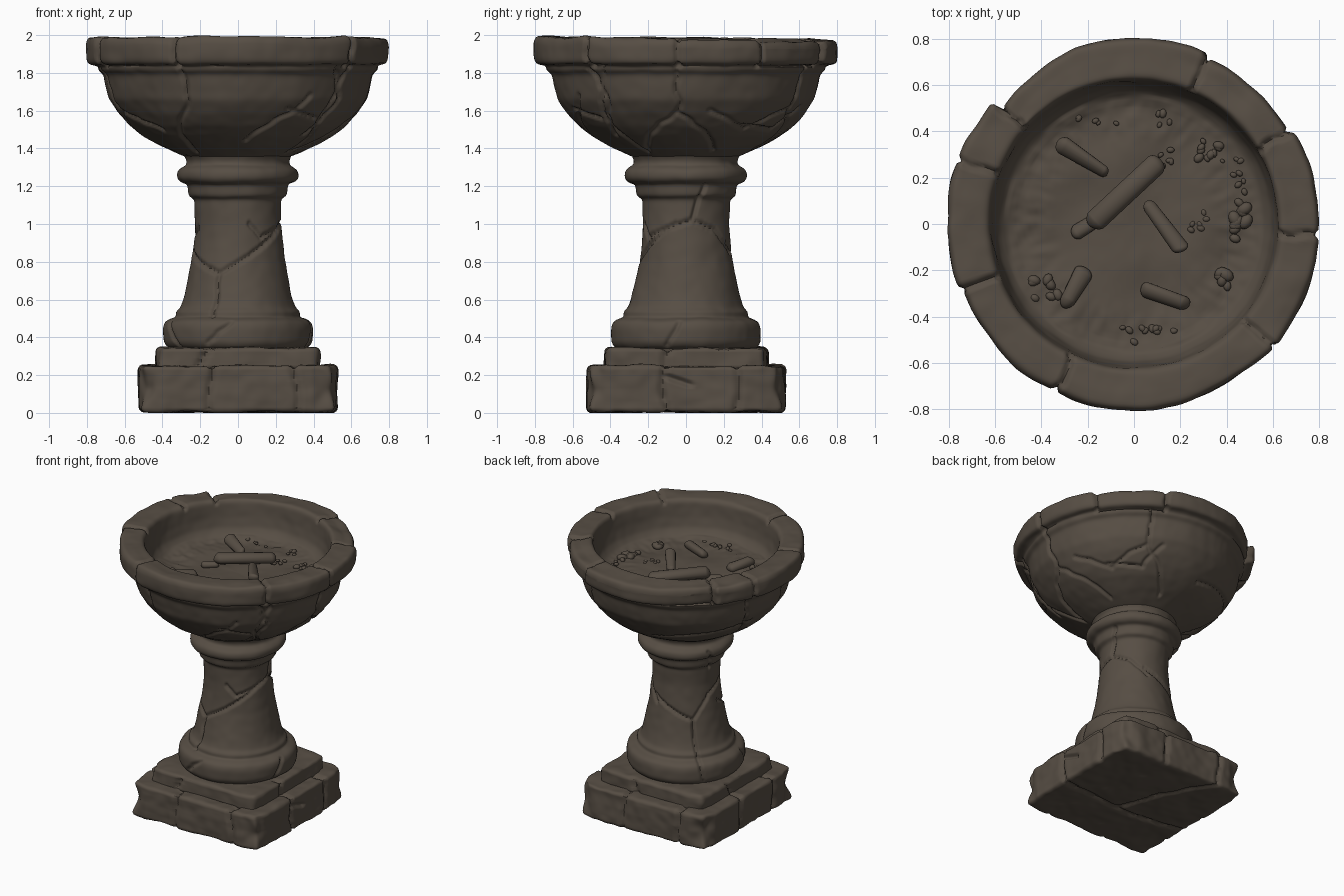
import bpy, bmesh, math, random
from mathutils import Vector, noise, kdtree, Matrix

if "Cube" in bpy.data.objects:
    bpy.data.objects.remove(bpy.data.objects["Cube"])

random.seed(4)
stone = bpy.data.materials.new("weathered_brown_stone")
stone.diffuse_color = (0.095, 0.076, 0.058, 1)
stone.use_nodes = True
stone.node_tree.nodes["Principled BSDF"].inputs["Base Color"].default_value = stone.diffuse_color


def finish(bm, name):
    me = bpy.data.meshes.new(name)
    bm.to_mesh(me)
    bm.free()
    me.materials.append(stone)
    ob = bpy.data.objects.new(name, me)
    bpy.context.collection.objects.link(ob)
    bpy.ops.object.select_all(action='DESELECT')
    ob.select_set(True)
    bpy.context.view_layer.objects.active = ob
    bpy.ops.object.shade_smooth_by_angle(angle=math.radians(60))
    return ob


def resample(pts, step, rounds=2):
    """Even samples along a profile, then softened corners."""
    out = [Vector(pts[0])]
    for a, b in zip(pts, pts[1:]):
        a, b = Vector(a), Vector(b)
        n = max(1, math.ceil((b - a).length / step))
        out += [a.lerp(b, k / n) for k in range(1, n + 1)]
    for _ in range(rounds):
        out = [out[0]] + [(out[i - 1] + out[i] * 2 + out[i + 1]) / 4
                          for i in range(1, len(out) - 1)] + [out[-1]]
    return out


def lathe(profile, segs):
    bm = bmesh.new()
    rings = []
    for r, z in profile:
        rings.append([bm.verts.new((r * math.cos(t), r * math.sin(t), z))
                      for t in (2 * math.pi * j / segs for j in range(segs))])
    for a, b in zip(rings, rings[1:]):
        for j in range(segs):
            k = (j + 1) % segs
            bm.faces.new((a[j], a[k], b[k], b[j]))
    bm.normal_update()
    return bm


def weather(bm, cracks, width, depth, rough, freq=5):
    """Uneven surface plus grooves wherever a crack point is near."""
    kd = kdtree.KDTree(len(cracks))
    for i, c in enumerate(cracks):
        kd.insert(c, i)
    kd.balance()
    moves = []
    for v in bm.verts:
        d = kd.find(v.co)[2]
        push = rough * (noise.noise(v.co * freq) + 0.4 * noise.noise(v.co * freq * 3))
        if d < width:
            push -= depth * (1 - d / width)
        moves.append(v.normal * push)
    for v, m in zip(bm.verts, moves):
        v.co += m
    bm.normal_update()


def radius_at(profile, z):
    for (r0, z0), (r1, z1) in zip(profile, profile[1:]):
        if z0 <= z <= z1 and z1 > z0:
            return r0 + (r1 - r0) * (z - z0) / (z1 - z0)
    return profile[-1][0]


def crack_on(profile, view, pts):
    """Crack drawn as (sideways, z) seen from a compass angle, wrapped on the lathe."""
    ang = []
    for u, z in pts:
        r = radius_at(profile, z)
        ang.append(Vector((math.radians(view) + math.asin(max(-1, min(1, u / r))), z)))
    out = []
    for p in resample(ang, 0.005, 1):
        t = p.x + 0.03 * noise.noise(Vector((p.x * 9, p.y * 14, view)))
        r = radius_at(profile, p.y)
        out.append(Vector((r * math.cos(t), r * math.sin(t), p.y)))
    return out


def line3(*pts):
    """Wandering crack that stays on the slab sides."""
    out = resample(pts, 0.006, 0)
    for p in out:
        n = noise.noise(p * 7) * 0.03
        if abs(p.x) < 0.42:
            p.x += n
        elif abs(p.y) < 0.42:
            p.y += n
    return out


# Square plinth slabs: subdivided rounded boxes with worn corners
def slab(name, half, z0, z1, n, cracks):
    bm = bmesh.new()
    h = (z1 - z0) / 2
    bmesh.ops.create_cube(bm, size=2)
    bmesh.ops.subdivide_edges(bm, edges=bm.edges[:], cuts=n, use_grid_fill=True)
    rad = 0.025
    size = Vector((half, half, h))
    for v in bm.verts:
        p = Vector([v.co[i] * size[i] for i in range(3)])
        q = Vector([max(-size[i] + rad, min(size[i] - rad, p[i])) for i in range(3)])
        if (p - q).length > 1e-6:
            p = q + (p - q).normalized() * rad
        corner = max(0, (abs(p.x) + abs(p.y)) / half - 1.75) * half   # chipped corners
        s = 1 - corner * 0.4 * (1 + noise.noise(p * 9))
        v.co = Vector((p.x * s, p.y * s, p.z + (z0 + z1) / 2))
    bm.normal_update()
    weather(bm, cracks, 0.024, 0.022, 0.013, 5)
    for v in bm.verts:
        v.co.z = max(0, v.co.z)
    finish(bm, name)


H = 0.522
cr = []
for x in (-0.15, 0.3):
    cr += line3((x, -0.43, .25), (x, -H, .25), (x + .01, -H, .0))
    cr += line3((-x, 0.43, .25), (-x, H, .25), (-x, H, .0))
for y in (-0.11, 0.27):
    cr += line3((0.43, y, .25), (H, y, .25), (H, y, .0))
    cr += line3((-0.43, -y, .25), (-H, -y, .25), (-H, -y, .0))
cr += line3((H, -.11, .2), (H, 0.02, .15)) + line3((H, -.11, 0), (-.1, -.16, 0), (-H, -.1, 0))
cr += line3((.02, -.13, 0), (-.1, .2, 0), (-.3, H, 0))
slab("plinth_base", H, 0.005, 0.25, 64, cr)
slab("plinth_step", 0.43, 0.23, 0.345, 46,
     line3((-.2, -.43, .25), (-.15, -.43, .35)) + line3((.43, -.12, .25), (.43, -.1, .35), (.36, -.1, .35))
     + line3((-.43, .1, .25), (-.43, .12, .35)) + line3((.1, .43, .25), (.15, .43, .35)))

# Pedestal column with base and top mouldings
col = [(.34, .335), (.375, .345), (.395, .375), (.395, .45), (.385, .48), (.36, .495), (.325, .505),
       (.328, .535), (.305, .555), (.29, .6), (.268, .7), (.248, .8), (.236, .9), (.228, 1.0),
       (.23, 1.13), (.262, 1.15), (.267, 1.21), (.305, 1.222), (.323, 1.245), (.32, 1.28),
       (.3, 1.3), (.275, 1.312), (.272, 1.335), (.29, 1.37)]
cr = []
for view, pts in [
    (-90, [(-.24, .85), (-.1, .74), (.07, .84), (.22, 1.0)]), (-90, [(-.1, .74), (-.13, .51)]),
    (-90, [(-.04, .48), (-.16, .37)]), (0, [(.1, 1.2), (.03, 1.02)]),
    (0, [(-.12, .97), (.03, 1.02), (.15, .97), (.23, .85)]), (0, [(-.22, 1.0), (-.2, .93), (-.12, .97)]),
    (0, [(-.04, .48), (-.1, .35)]), (135, [(-.22, .9), (0, .76), (.12, .92), (.21, .98)]),
    (135, [(0, .76), (.02, .52), (.05, .36)]), (135, [(.12, 1.12), (.1, 1.28)]),
    (200, [(0, .48), (.1, .35)])]:
    cr += crack_on(col, view, pts)
bm = lathe(resample(col, 0.0125), 250)
weather(bm, cr, 0.019, 0.018, 0.006)
finish(bm, "pedestal_column")

# Bowl: outer curve, rim, then inside wall and floor
outer = [(.22, 1.335), (.29, 1.36), (.41, 1.415), (.5, 1.465), (.57, 1.52), (.63, 1.585), (.68, 1.66),
         (.698, 1.73), (.71, 1.79), (.738, 1.815), (.742, 1.84)]
rim = [(.742, 1.84), (.79, 1.847), (.799, 1.87), (.801, 1.95), (.787, 1.982), (.64, 1.985), (.622, 1.965)]
inner = [(.622, 1.965), (.61, 1.86), (.592, 1.79), (.56, 1.752), (.5, 1.735)]
floor = [(.5, 1.735), (.001, 1.73)]
profile = resample(outer + rim[1:] + inner[1:], 0.0125) + resample(floor, 0.025, 0)[1:]
cr = []
for view, pts in [
    (-90, [(-.31, 1.84), (-.26, 1.65), (-.3, 1.55), (-.22, 1.38)]),
    (-90, [(.38, 1.68), (.3, 1.6), (.2, 1.55), (.04, 1.44)]), (-90, [(.26, 1.61), (.4, 1.56)]),
    (-90, [(.53, 1.82), (.54, 1.66), (.42, 1.53), (.34, 1.47)]),
    (0, [(-.44, 1.84), (-.42, 1.55), (-.2, 1.38)]), (0, [(-.05, 1.84), (-.04, 1.59), (-.2, 1.39)]),
    (0, [(-.04, 1.59), (.06, 1.52), (.14, 1.39)]), (0, [(.6, 1.62), (.45, 1.5), (.3, 1.52)]),
    (45, [(.18, 1.84), (.15, 1.6), (.2, 1.4)]), (45, [(.15, 1.62), (-.1, 1.5), (-.35, 1.6)]),
    (135, [(-.3, 1.5), (0, 1.55), (.35, 1.6)]), (135, [(.3, 1.84), (.3, 1.6), (.2, 1.4)]),
    (190, [(0, 1.84), (.05, 1.6), (-.1, 1.4)]), (190, [(.05, 1.6), (.3, 1.5)])]:
    cr += crack_on(outer, view, pts)
bm = lathe(profile, 400)
weather(bm, cr, 0.019, 0.018, 0.006)

# Rim blocks: (joint angle where the block starts, radial offset, height offset)
blocks = [(-41, .004, .003), (-3.5, -.002, -.01), (31, -.018, -.016), (66, .004, -.014),
          (139, .01, 0), (160, .008, .006), (201, -.004, .006), (245, .0, .008)]
joint = []
for a, _, _ in blocks:
    for p in resample(rim, 0.006, 1):
        t = math.radians(a + 1.5 * noise.noise(Vector((p.x * 14, p.y * 14, a))))
        joint.append(Vector((p.x * math.cos(t), p.x * math.sin(t), p.y)))
weather(bm, joint, 0.02, 0.024, 0)
for v in bm.verts:
    r = math.hypot(v.co.x, v.co.y)
    if r > 0.63 and v.co.z > 1.835:
        a = (math.degrees(math.atan2(v.co.y, v.co.x)) + 41) % 360 - 41
        dr, dz = [b[1:] for b in blocks if b[0] <= a][-1]
        if 108 < a < 139:                                  # broken back-left edge
            dr -= 0.05 * (a - 108) / 31
        k = min(1, (r - 0.63) / 0.1)
        chip = 0.01 * noise.noise(v.co * 6)
        s = 1 + k * (dr + chip) / r
        v.co.x *= s
        v.co.y *= s
        if v.co.z > 1.93:
            v.co.z += k * (dz + 0.012 * noise.noise(v.co * 6))
    elif r < 0.55 and v.co.z > 1.7:                        # silty floor, gritty near the wall
        grit = max(0, 1 - abs(r - 0.45) / 0.12)
        v.co.z += 0.015 * noise.noise(v.co * 5) + 0.012 * grit * noise.noise(v.co * 24)
finish(bm, "basin_bowl")

# Twigs lying in the bowl
bm = bmesh.new()
for x0, y0, z0, x1, y1, z1, r in [(-.31, .34, 1.775, -.12, .23, 1.765, .032), (-.17, .01, 1.79, .1, .26, 1.77, .042),
                                  (.07, .08, 1.755, .2, -.11, 1.79, .032), (.04, -.285, 1.745, .21, -.345, 1.755, .036),
                                  (-.29, -.34, 1.76, -.21, -.21, 1.745, .036), (-.25, -.04, 1.74, -.18, 0, 1.74, .03)]:
    a, b = Vector((x0, y0, z0)), Vector((x1, y1, z1))
    half = (b - a).length / 2
    new = bmesh.ops.create_uvsphere(bm, u_segments=16, v_segments=13, radius=r)["verts"]
    turn = (b - a).to_track_quat('Z', 'Y').to_matrix()
    for v in new:
        v.co.z += math.copysign(half - r * .4, v.co.z)
        v.co = (a + b) / 2 + turn @ v.co
        v.co += 0.02 * noise.noise_vector(v.co * 9)
finish(bm, "twigs")

# Pebble clusters on the bowl floor
bm = bmesh.new()
for cx, cy, sx, sy, n, size in [(.46, .0, .03, .11, 9, .026), (.39, -.25, .05, .04, 5, .026), (.32, .32, .05, .04, 9, .018),
                                (.13, .36, .03, .12, 11, .016), (-.38, -.29, .06, .05, 8, .02), (.08, -.49, .13, .05, 16, .014),
                                (.28, .0, .04, .05, 6, .015), (-.2, .45, .15, .04, 7, .012), (.43, .2, .05, .08, 8, .013)]:
    for _ in range(n):
        s = size * random.uniform(.7, 1.2)
        m = (Matrix.Translation((cx + random.uniform(-sx, sx), cy + random.uniform(-sy, sy), 1.738 + s * .2))
             @ Matrix.Rotation(random.uniform(0, 3), 4, 'Z') @ Matrix.Diagonal((s * 1.2, s * .9, s * .8, 1)))
        bmesh.ops.create_icosphere(bm, subdivisions=2, radius=1, matrix=m)
finish(bm, "pebbles")
